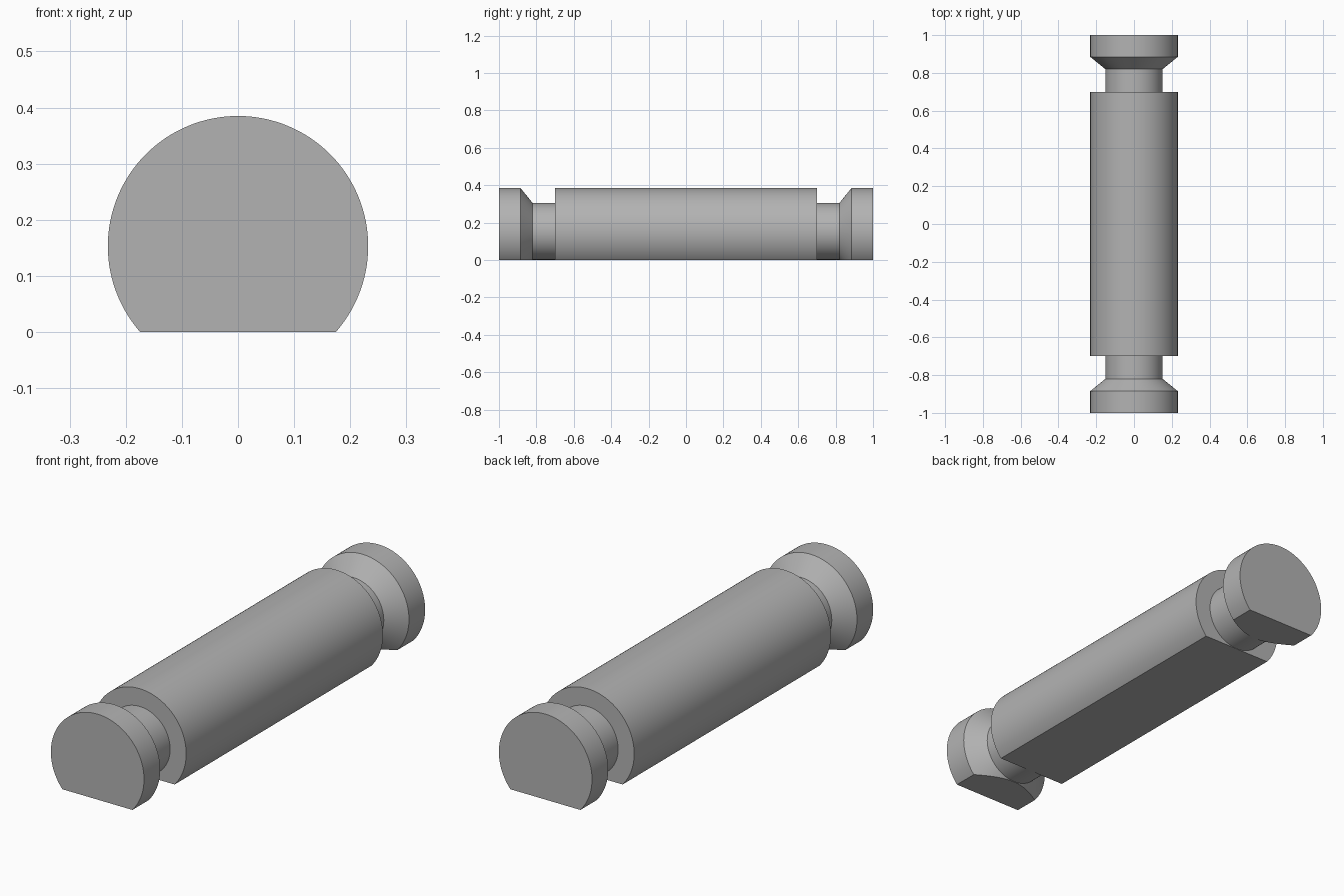
import bpy
import bmesh
import math
from mathutils import Vector, Matrix

cube = bpy.data.objects.get("Cube")
if cube:
    bpy.data.objects.remove(cube, do_unlink=True)

RADIUS, NECK, AXIS_Z = 0.232, 0.152, 0.153
SEGMENTS = 128

# Plain grey metal
grey = bpy.data.materials.new("grey_metal")
grey.use_nodes = True
colour = (0.45, 0.45, 0.45, 1)
grey.diffuse_color = colour
grey.node_tree.nodes["Principled BSDF"].inputs["Base Color"].default_value = colour

# Half profile (radius, distance along axis), mirrored for the other end
half = [(NECK, 0.70), (NECK, 0.82), (RADIUS, 0.885), (RADIUS, 1.0)]
half.insert(0, (RADIUS, 0.70))
profile = [(r, -y) for r, y in reversed(half)] + half

# Turn the profile into a solid pin with capped ends
bm = bmesh.new()
rings = []
for r, y in profile:
    ring = []
    for i in range(SEGMENTS):
        a = 2 * math.pi * i / SEGMENTS
        ring.append(bm.verts.new((r * math.sin(a), y, AXIS_Z + r * math.cos(a))))
    rings.append(ring)
for a, b in zip(rings, rings[1:]):
    for i in range(SEGMENTS):
        j = (i + 1) % SEGMENTS
        bm.faces.new((a[i], a[j], b[j], b[i]))
bm.faces.new(rings[0])
bm.faces.new(rings[-1])

# Slice the underside flat and close the cuts
bmesh.ops.bisect_plane(bm, geom=bm.verts[:] + bm.edges[:] + bm.faces[:],
                       plane_co=(0, 0, 0), plane_no=(0, 0, 1), clear_inner=True)
bmesh.ops.holes_fill(bm, edges=[e for e in bm.edges if e.is_boundary], sides=0)
bmesh.ops.recalc_face_normals(bm, faces=bm.faces[:])

mesh = bpy.data.meshes.new("grooved_pin")
bm.to_mesh(mesh)
bm.free()
mesh.materials.append(grey)
pin = bpy.data.objects.new("grooved_pin", mesh)
bpy.context.collection.objects.link(pin)

# Smooth round surfaces with crisp shoulders
bpy.ops.object.select_all(action="DESELECT")
pin.select_set(True)
bpy.context.view_layer.objects.active = pin
bpy.ops.object.shade_smooth_by_angle(angle=math.radians(30))
